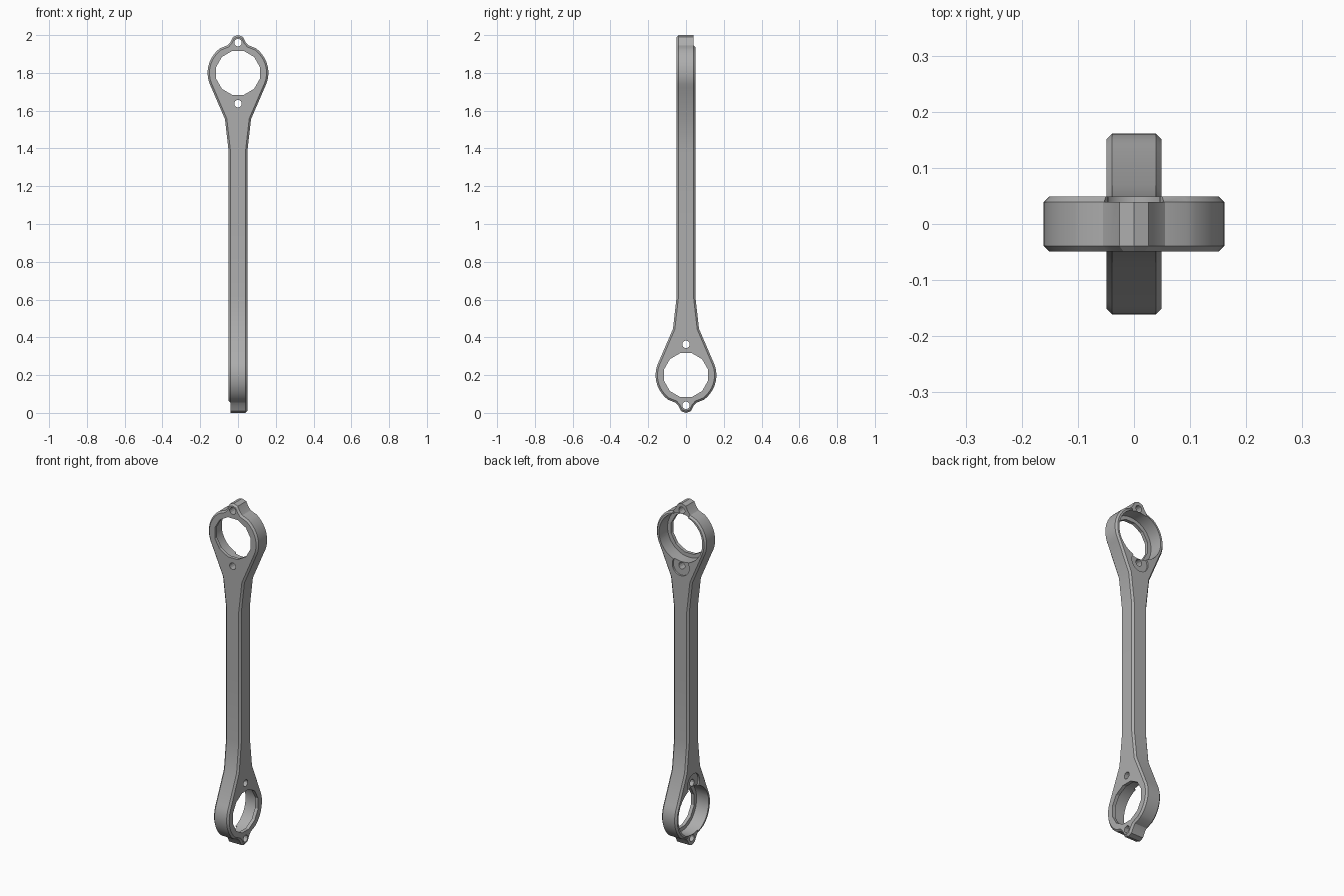
import bpy, bmesh, math
from mathutils import Matrix, Vector

if "Cube" in bpy.data.objects:
    bpy.data.objects.remove(bpy.data.objects["Cube"], do_unlink=True)

HALF = 0.049      # half thickness of the rod
CHAMFER = 0.01
RING_Z, RING_R = 1.8, 0.161

steel = bpy.data.materials.new("grey steel")
steel.use_nodes = True
grey = (0.42, 0.42, 0.42, 1)
steel.diffuse_color = grey
steel.node_tree.nodes["Principled BSDF"].inputs["Base Color"].default_value = grey


def add_object(name, bm):
    mesh = bpy.data.meshes.new(name)
    bm.to_mesh(mesh)
    bm.free()
    obj = bpy.data.objects.new(name, mesh)
    bpy.context.collection.objects.link(obj)
    return obj


def outline():
    """Closed outline (x, z) of one end: lug, ring, taper and half the shaft."""
    right = [(0.026, 1.991), (0.041, 1.962), (0.055, 1.946)]
    for i in range(13):
        a = math.radians(54 - i * 82 / 12)
        right.append((RING_R * math.cos(a), RING_Z + RING_R * math.sin(a)))
    right += [(0.069, 1.555), (HALF, 1.38), (HALF, 1)]
    left = [(-x, z) for x, z in reversed(right)]
    return [Vector(p) for p in [(0, 2)] + right + left]


def inset(points, d):
    """Mitred inward offset of a clockwise loop, keeping the cut end level."""
    result = []
    for i, p in enumerate(points):
        a = (p - points[i - 1]).normalized()
        b = (points[(i + 1) % len(points)] - p).normalized()
        na, nb = Vector((a.y, -a.x)), Vector((b.y, -b.x))
        q = p + (na + nb) * d / (1 + na.dot(nb))
        if p.y == 1:
            q.y = 1
        result.append(q)
    return result


def end_body():
    full = outline()
    small = inset(full, CHAMFER)
    bm = bmesh.new()
    layers = []
    for y, loop in ((-HALF, small), (CHAMFER - HALF, full),
                    (HALF - CHAMFER, full), (HALF, small)):
        layers.append([bm.verts.new((p.x, y, p.y)) for p in loop])
    for lo, hi in zip(layers, layers[1:]):
        for i in range(len(lo)):
            bm.faces.new((lo[i - 1], lo[i], hi[i], hi[i - 1]))
    bm.faces.new(layers[0])
    bm.faces.new(layers[-1])
    bmesh.ops.recalc_face_normals(bm, faces=bm.faces)
    return add_object("connecting_rod", bm)


def drill(target, z, radius, y0, y1, sides):
    """Cut a round hole along y from y0 to y1."""
    bm = bmesh.new()
    place = (Matrix.Translation((0, (y0 + y1) / 2, z))
             @ Matrix.Rotation(math.pi / 2, 4, 'X')
             @ Matrix.Rotation(math.pi / sides, 4, 'Z'))
    bmesh.ops.create_cone(bm, cap_ends=True, segments=sides, radius1=radius,
                          radius2=radius, depth=y1 - y0, matrix=place)
    cutter = add_object("hole_cutter", bm)
    cutter.hide_render = True
    mod = target.modifiers.new("hole", 'BOOLEAN')
    mod.operation, mod.solver, mod.object = 'DIFFERENCE', 'EXACT', cutter
    bpy.ops.object.modifier_apply(modifier=mod.name)
    bpy.data.objects.remove(cutter, do_unlink=True)


rod = end_body()
bpy.context.view_layer.objects.active = rod
rod.select_set(True)

# Bearing bore with a thin front lip and a wide pocket from the back
drill(rod, RING_Z, 0.12, -0.1, 0.1, 12)
drill(rod, RING_Z, 0.14, 0.02 - HALF, 0.1, 32)

# Bolt holes with shallow spot faces on the back
for bolt_z in (1.96, 1.637):
    drill(rod, bolt_z, 0.055, HALF - CHAMFER, 0.1, 24)
    drill(rod, bolt_z, 0.02, -0.1, 0.1, 12)

# Open the cut end, then add the second end turned a quarter turn
bm = bmesh.new()
bm.from_mesh(rod.data)
cap = [f for f in bm.faces if all(abs(v.co.z - 1) < 1e-4 for v in f.verts)]
bmesh.ops.delete(bm, geom=cap, context='FACES')
copy = bmesh.ops.duplicate(bm, geom=bm.verts[:] + bm.edges[:] + bm.faces[:])
turn = Matrix(((0, -1, 0, 0), (-1, 0, 0, 0), (0, 0, -1, 2), (0, 0, 0, 1)))
new_verts = [g for g in copy["geom"] if isinstance(g, bmesh.types.BMVert)]
bmesh.ops.transform(bm, matrix=turn, verts=new_verts)
bmesh.ops.remove_doubles(bm, verts=bm.verts[:], dist=1e-4)
bm.to_mesh(rod.data)
bm.free()

rod.data.materials.clear()
rod.data.materials.append(steel)
bpy.ops.object.shade_smooth_by_angle(angle=math.radians(25))
